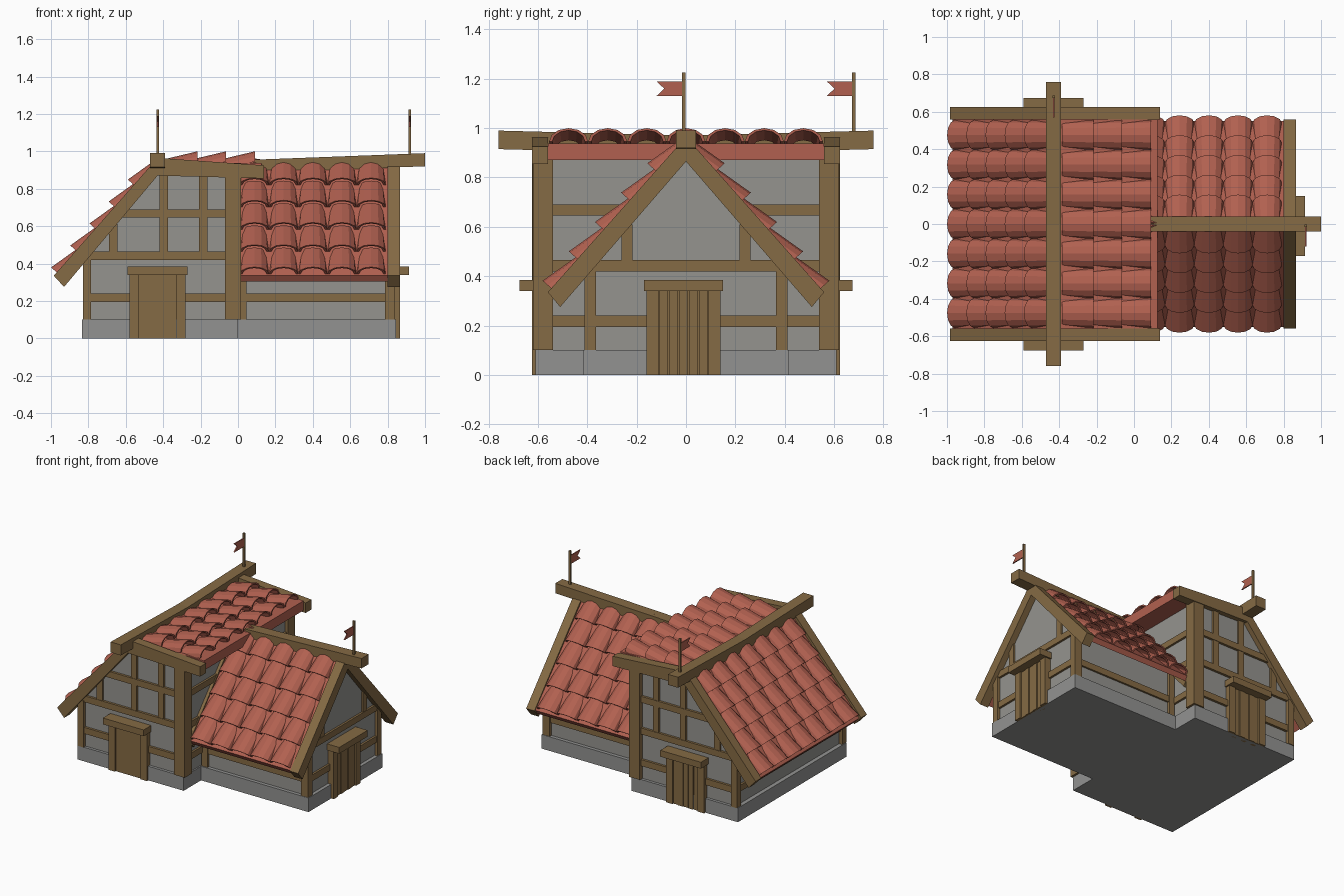
import bpy, bmesh, math
from mathutils import Vector

if "Cube" in bpy.data.objects:
    bpy.data.objects.remove(bpy.data.objects["Cube"])


def material(name, r, g, b):
    m = bpy.data.materials.new(name)
    m.use_nodes = True
    m.diffuse_color = (r, g, b, 1)
    m.node_tree.nodes["Principled BSDF"].inputs["Base Color"].default_value = (r, g, b, 1)
    return m


WOOD = material("oak wood", 0.235, 0.145, 0.058)
PLASTER = material("grey plaster", 0.30, 0.295, 0.275)
STONE = material("foundation stone", 0.29, 0.29, 0.285)
TILE = material("red clay", 0.44, 0.118, 0.08)


def finish(name, bm, mat):
    bmesh.ops.recalc_face_normals(bm, faces=bm.faces)
    mesh = bpy.data.meshes.new(name)
    bm.to_mesh(mesh)
    bm.free()
    mesh.materials.append(mat)
    obj = bpy.data.objects.new(name, mesh)
    bpy.context.collection.objects.link(obj)
    return obj


def box(name, a, b, mat=WOOD):
    """Box between two opposite corners."""
    a, b = Vector(a), Vector(b)
    bm = bmesh.new()
    bmesh.ops.create_cube(bm, size=1)
    for v in bm.verts:
        v.co = (a + b) / 2 + Vector(c * abs(s) for c, s in zip(v.co, b - a))
    return finish(name, bm, mat)


def prism(name, pts, axis, lo, hi, mat=WOOD):
    """Extrude an outline: xz points along y, or yz points along x."""
    bm = bmesh.new()
    place = (lambda p, t: (p[0], t, p[1])) if axis == "y" else (lambda p, t: (t, p[0], p[1]))
    face = bm.faces.new([bm.verts.new(place(p, lo)) for p in pts])
    ext = bmesh.ops.extrude_face_region(bm, geom=[face])["geom"]
    shift = Vector(place((0, 0), hi - lo))
    bmesh.ops.translate(bm, vec=shift, verts=[v for v in ext if isinstance(v, bmesh.types.BMVert)])
    return finish(name, bm, mat)


def mirrored(half):
    """Complete a symmetrical yz outline from its +y half."""
    return half + [(-y, z) for y, z in reversed(half) if y > 0]


def roof_tiles(name, top, bottom, across, width, cols, rows, rise=0.055):
    """Overlapping barrel tiles, each tipped up at its lower edge."""
    top, bottom, across = Vector(top), Vector(bottom), Vector(across)
    step = (bottom - top) / rows
    normal = step.cross(across).normalized()
    if normal.z < 0:
        normal.negate()
    pitch, segs = width / cols, 6
    bm = bmesh.new()
    for r in range(rows):
        for c in range(cols):
            mid = across * (pitch * (c + 0.5) - width / 2)
            rings = []
            for t, drop, grow in ((r - 0.1, 0.04, 0.9), (r + 1, 0, 1.0)):
                for thick in (1, 0.84):
                    ring = []
                    for i in range(segs + 1):
                        ang = math.pi * i / segs
                        ring.append(bm.verts.new(
                            top + step * t + mid
                            + across * (math.cos(ang) * pitch * 0.5 * grow * thick)
                            + normal * (math.sin(ang) * rise * thick - drop)))
                    rings.append(ring)
            up_out, up_in, low_out, low_in = rings
            loop = [up_out, low_out, low_in, up_in]
            for k in range(4):
                p, q = loop[k], loop[(k + 1) % 4]
                for i in range(segs):
                    bm.faces.new((p[i], p[i + 1], q[i + 1], q[i]))
            for i in (0, segs):
                bm.faces.new([ring[i] for ring in loop])
    return finish(name, bm, TILE)


def door(name, origin, along, out, planks):
    """Plank door with jambs and a projecting lintel."""
    o, u, n = Vector(origin), Vector(along), Vector(out)

    def part(label, u0, u1, z0, z1, depth):
        up = Vector((0, 0, 1))
        box(name + label, o + u * u0 - n * 0.03 + up * z0, o + u * u1 + n * depth + up * z1)

    for side, label in ((-1, "_jamb_a"), (1, "_jamb_b")):
        part(label, side * 0.10, side * 0.15, 0, 0.34, 0.02)
    part("_lintel", -0.16, 0.16, 0.34, 0.385, 0.07)
    part("_panel", -0.10, 0.10, 0, 0.34, 0.002)
    w = 0.20 / planks
    for i in range(planks):
        part("_plank_%d" % i, -0.098 + i * w, -0.102 + (i + 1) * w, 0, 0.34, 0.010 + 0.004 * (i % 2))


def under_roof(d):
    """Height of a gable's underside at a distance from its ridge."""
    return 0.865 - 1.15 * d


RIDGE = -0.43
RAILS = ((0.195, 0.24), (0.42, 0.465), (0.645, 0.69))

# Foundations and plastered walls
box("main_foundation", (-0.835, -0.61, 0), (0.0, 0.61, 0.1), STONE)
box("wing_foundation", (-0.02, -0.415, 0), (0.845, 0.415, 0.1), STONE)
prism("main_walls", [(-0.805, 0.05), (-0.805, 0.44), (RIDGE, 0.89), (-0.01, 0.88), (-0.01, 0.05)],
      "y", -0.59, 0.59, PLASTER)
prism("wing_walls", mirrored([(0, 0.89), (0.39, 0.44), (0.39, 0.05)]), "x", -0.02, 0.82, PLASTER)

# Main house framing, front and back
for s, side in ((-1, "front"), (1, "back")):
    inner, outer = s * 0.57, s * 0.607
    box(side + "_low_post", (-0.83, s * 0.57, 0.1), (-0.785, s * 0.615, 0.43))
    box(side + "_tall_post", (-0.07, s * 0.54, 0.1), (0.015, s * 0.62, 0.89))
    for i, (z0, z1) in enumerate(RAILS):
        x0 = max(-0.8, RIDGE - (0.88 - z0) / 1.15)
        box("%s_rail_%d" % (side, i), (x0, inner, z0), (-0.05, outer, z1))
    for i, x in enumerate((-0.667, -0.397, -0.185)):
        top = under_roof(RIDGE - x) + 0.02 if x < RIDGE else 0.88
        box("%s_stud_%d" % (side, i), (x - 0.023, inner, 0.45), (x + 0.023, s * 0.604, top))
    prism(side + "_barge_board",
          [(RIDGE, 0.965), (-0.985, 0.335), (-0.93, 0.275), (RIDGE, 0.87), (0.14, 0.855), (0.14, 0.925)],
          "y", s * 0.56, s * 0.625)
    door(side + "_door", (RIDGE, s * 0.605, 0), (1, 0, 0), (0, s, 0), 1 if s < 0 else 5)

# Rails along the two long walls of the main house
for i, (z0, z1) in enumerate(RAILS):
    box("inner_wall_rail_%d" % i, (-0.03, -0.56, z0), (0.005, 0.56, z1))
box("outer_wall_rail", (-0.82, -0.58, 0.195), (-0.78, 0.58, 0.24))

# Wing framing, both long walls and the gable end
for s, side in ((-1, "front"), (1, "back")):
    box("wing_%s_rail" % side, (0, s * 0.37, 0.195), (0.80, s * 0.403, 0.24))
    box("wing_%s_inner_post" % side, (0, s * 0.365, 0.1), (0.045, s * 0.408, 0.43))
    box("wing_%s_corner_post" % side, (0.785, s * 0.365, 0.1), (0.84, s * 0.412, 0.43))
    box("wing_%s_stud" % side, (0.79, s * 0.217, 0.45), (0.832, s * 0.262, under_roof(0.24) + 0.02))
for i, (z0, z1) in enumerate(RAILS[:2]):
    box("wing_gable_rail_%d" % i, (0.79, -0.38, z0), (0.835, 0.38, z1))
door("wing_door", (0.845, -0.01, 0), (0, 1, 0), (1, 0, 0), 5)

# Wing barge boards
chevron = mirrored([(0, 0.965), (0.56, 0.335), (0.51, 0.275)])
chevron.append((0, 0.865))
# keep outline order: outer right, inner apex, outer left
barge = [chevron[0], chevron[1], chevron[2], chevron[-1], chevron[3], chevron[4]]
prism("wing_barge_outer", barge, "x", 0.80, 0.865)
prism("wing_barge_inner", barge, "x", -0.02, 0.012)

# Roof boards below the tiles
prism("main_roof_boards",
      [(RIDGE, 0.935), (-0.97, 0.328), (-0.945, 0.30), (RIDGE, 0.88), (0.125, 0.87), (0.125, 0.938)],
      "y", -0.56, 0.56, TILE)
prism("wing_roof_boards",
      [(0, 0.945), (0.55, 0.335), (0.53, 0.305), (0, 0.90), (-0.53, 0.305), (-0.55, 0.335)],
      "x", 0.0, 0.805, TILE)

# Barrel tiles
roof_tiles("steep_roof_tiles", (-0.445, 0, 0.93), (-0.958, 0, 0.343), (0, 1, 0), 1.11, 7, 5)
roof_tiles("shallow_roof_tiles", (-0.37, 0, 0.945), (0.09, 0, 0.945), (0, 1, 0), 1.11, 7, 3)
for s, side in ((-1, "front"), (1, "back")):
    roof_tiles("wing_%s_tiles" % side, (0.40, s * 0.01, 0.94), (0.40, s * 0.54, 0.345),
               (1, 0, 0), 0.78, 5, 5)

# Sagging ridge beams
prism("main_ridge_beam", mirrored([(0, 0.97), (0.76, 0.99), (0.76, 0.915), (0, 0.895)])[:4]
      + [(-0.76, 0.915), (-0.76, 0.99)], "x", RIDGE - 0.04, RIDGE + 0.04)
prism("wing_ridge_beam", [(0.08, 0.885), (1.0, 0.92), (1.0, 0.99), (0.08, 0.955)], "y", -0.04, 0.04)

# Swallow-tailed pennants
for label, x, y in (("back", RIDGE, 0.68), ("wing", 0.918, -0.01)):
    box(label + "_flag_pole", (x - 0.007, y - 0.007, 0.96), (x + 0.007, y + 0.007, 1.225))
    prism(label + "_pennant",
          [(y, 1.13), (y - 0.11, 1.13), (y - 0.078, 1.16), (y - 0.11, 1.19), (y, 1.19)],
          "x", x - 0.004, x + 0.004, TILE)
